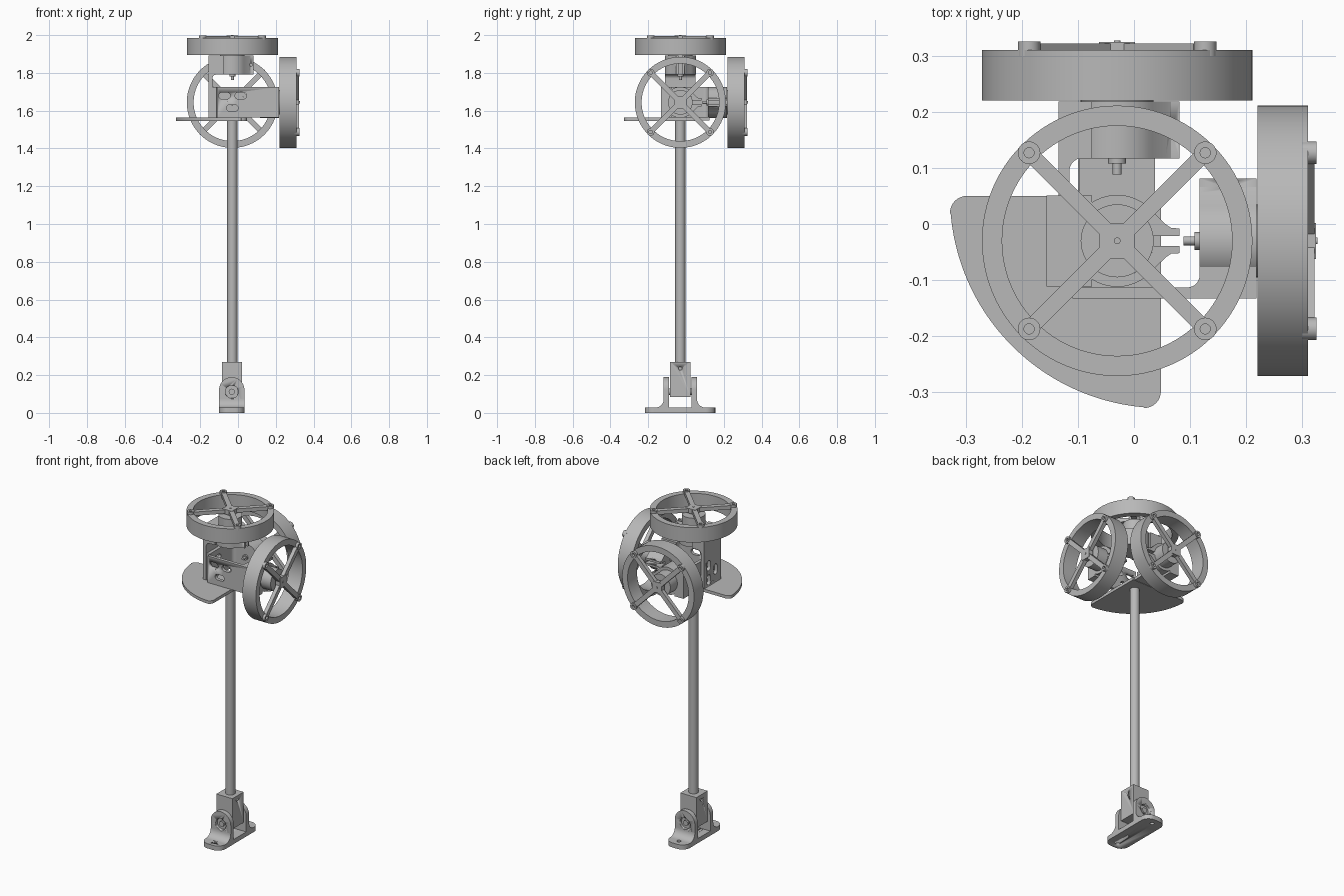
import bpy, bmesh
from math import sin, cos, pi, radians
from mathutils import Matrix, Vector

cube = bpy.data.objects.get("Cube")
if cube:
    bpy.data.objects.remove(cube, do_unlink=True)

grey = bpy.data.materials.new("plain grey")
grey.use_nodes = True
grey.diffuse_color = (0.48, 0.48, 0.48, 1)
grey.node_tree.nodes["Principled BSDF"].inputs["Base Color"].default_value = (0.48, 0.48, 0.48, 1)

AX = -0.03       # pole axis in x and y
HUB = 1.644      # height where the three wheel axes meet


def finish(name, bm, matrix=Matrix()):
    bmesh.ops.remove_doubles(bm, verts=bm.verts, dist=1e-5)
    bmesh.ops.recalc_face_normals(bm, faces=bm.faces)
    mesh = bpy.data.meshes.new(name)
    bm.to_mesh(mesh)
    bm.free()
    mesh.transform(matrix)
    mesh.materials.append(grey)
    obj = bpy.data.objects.new(name, mesh)
    bpy.context.collection.objects.link(obj)
    bpy.ops.object.select_all(action='DESELECT')
    obj.select_set(True)
    bpy.context.view_layer.objects.active = obj
    bpy.ops.object.shade_smooth_by_angle(angle=radians(30))
    return obj


def arc(cx, cy, r, a0, a1, n=16):
    return [(cx + r * cos(radians(a0 + (a1 - a0) * i / n)),
             cy + r * sin(radians(a0 + (a1 - a0) * i / n))) for i in range(n + 1)]


def prism(name, pts, lo, hi, matrix=Matrix(), plane="xy"):
    """Extrude an outline from lo to hi along the axis normal to the plane."""
    place = {"xy": lambda a, b: (a, b, lo), "xz": lambda a, b: (a, lo, b),
             "yz": lambda a, b: (lo, a, b)}[plane]
    step = {"xy": (0, 0, 1), "xz": (0, 1, 0), "yz": (1, 0, 0)}[plane]
    bm = bmesh.new()
    face = bm.faces.new([bm.verts.new(place(*p)) for p in pts])
    ext = bmesh.ops.extrude_face_region(bm, geom=[face])
    new = [v for v in ext["geom"] if isinstance(v, bmesh.types.BMVert)]
    bmesh.ops.translate(bm, verts=new, vec=Vector(step) * (hi - lo))
    return finish(name, bm, matrix)


def disc(name, x, y, r, lo, hi, matrix=Matrix(), plane="xy", n=48):
    return prism(name, arc(x, y, r, 0, 360, n)[:-1], lo, hi, matrix, plane)


def tube(name, r_in, r_out, lo, hi, matrix=Matrix(), n=96):
    bm = bmesh.new()
    vs = [bm.verts.new(p) for p in ((r_in, 0, lo), (r_out, 0, lo), (r_out, 0, hi), (r_in, 0, hi))]
    edges = [bm.edges.new((vs[i], vs[(i + 1) % 4])) for i in range(4)]
    bmesh.ops.spin(bm, geom=vs + edges, angle=2 * pi, steps=n, axis=(0, 0, 1), cent=(0, 0, 0))
    return finish(name, bm, matrix)


def rect(x0, x1, y0, y1):
    return [(x0, y0), (x1, y0), (x1, y1), (x0, y1)]


def cut(obj, cutter):
    mod = obj.modifiers.new("cut", 'BOOLEAN')
    mod.operation = 'DIFFERENCE'
    mod.solver = 'EXACT'
    mod.object = cutter
    bpy.context.view_layer.objects.active = obj
    bpy.ops.object.modifier_apply(modifier=mod.name)
    bpy.data.objects.remove(cutter, do_unlink=True)


def slot(cx, cy, half, r):
    return arc(cx + half, cy, r, -90, 90) + arc(cx - half, cy, r, 90, 270)


def wheel_unit(label, m, d):
    """Wheel, motor and clamp bracket on local +z; the bracket wall lies at x = -d."""
    tube(label + "_wheel_rim", 0.205, 0.241, 0.25, 0.34, m)
    for k in range(4):
        turn = m @ Matrix.Rotation(radians(45 + 90 * k), 4, 'Z')
        prism(label + "_wheel_spoke", rect(0.02, 0.207, -0.014, 0.014), 0.329, 0.352, turn)
        tube(label + "_wheel_boss", 0.009, 0.02, 0.329, 0.355, turn @ Matrix.Translation((0.222, 0, 0)), 32)
    prism(label + "_wheel_hub", rect(-0.032, 0.032, -0.032, 0.032), 0.325, 0.354, m)
    disc(label + "_axle", 0, 0, 0.006, 0.3, 0.357, m, n=24)

    # motor with its rear terminal
    disc(label + "_motor", 0, 0, 0.065, 0.147, 0.315, m)
    disc(label + "_motor_boss", 0, 0, 0.016, 0.138, 0.15, m, n=24)
    disc(label + "_motor_terminal", 0, 0, 0.008, 0.118, 0.14, m, n=24)

    # split clamp ring with two ears
    ear = [(0.086, 0.03), (0.096, 0.023), (0.111, 0.022), (0.111, 0.009), (0.064, 0.009)]
    outline = (arc(0, 0, 0.082, 320, 40, 40) + ear
               + arc(0, 0, 0.065, 10, 350, 40) + [(x, -y) for x, y in reversed(ear)])
    clamp = prism(label + "_clamp", outline, 0.147, 0.248, m)
    cut(clamp, disc("ear_hole", 0.1, 0.2, 0.007, -0.1, 0.1,
                    m @ Matrix.Translation((0, 0, 0)), "xz", 24))

    # bracket wall with a fillet and three slots
    w = -d + 0.02
    side = ([(-d, -0.08), (-d, 0.248), (-0.045, 0.248), (-0.045, 0.147)]
            + arc(w + 0.022, 0.125, 0.022, 90, 180, 8) + [(w, -0.08)])
    wall = prism(label + "_bracket", side, -0.081, 0.081, m, "xz")
    for y, z in ((0.035, -0.042), (0.035, 0.045), (-0.03, 0)):
        cut(wall, prism("slot", [(b, a) for a, b in slot(z, y, 0.014, 0.017)],
                        -d - 0.02, w + 0.01, m, "yz"))


centre = Matrix.Translation((AX, AX, HUB))
to_side = Matrix(((0, 0, 1), (1, 0, 0), (0, 1, 0))).to_4x4()
to_back = Matrix(((1, 0, 0), (0, 0, 1), (0, -1, 0))).to_4x4()
wheel_unit("top", centre, 0.126)
wheel_unit("side", centre @ to_side, 0.103)
wheel_unit("back", centre @ to_back, 0.105)

# fan-shaped tray under the brackets, with a small rear tab
fan = ([(0.048, 0.05)] + arc(-0.298, 0.02, 0.03, 90, 180, 8)
       + arc(0.05, 0.05, 0.378, 185, 265, 48) + arc(0.018, -0.298, 0.03, 270, 360, 8))
prism("fan_tray", fan, 1.546, 1.564, Matrix())
prism("tray_tab", rect(-0.098, 0.037, 0.04, 0.125), 1.548, 1.566)

# pole and its square socket
disc("pole", AX, AX, 0.027, 0.2, 1.55)
socket = prism("pole_socket", rect(-0.086, 0.022, -0.085, 0.023), 0.085, 0.27)
cut(socket, disc("screw_hole", AX, 0.235, 0.009, -0.2, 0.2, Matrix(), "yz", 24))

# foot plate with rounded corners and two screw holes
corners = [(0.034 - 0.05, 0.155 - 0.05, 0), (-0.1 + 0.05, 0.155 - 0.05, 90),
           (-0.1 + 0.05, -0.218 + 0.05, 180), (0.034 - 0.05, -0.218 + 0.05, 270)]
foot = prism("foot_plate", [p for x, y, a in corners for p in arc(x, y, 0.05, a, a + 90, 10)], 0, 0.028)
for y in (-0.178, 0.115):
    cut(foot, disc("foot_hole", -0.033, y, 0.012, -0.1, 0.1, n=24))

# pivot lugs with outward fillets, and the pivot bolt
for label, s in (("front", -1), ("rear", 1)):
    inner, outer = AX + s * 0.06, AX + s * 0.088
    lo, hi = sorted((inner, outer))
    lug = prism(label + "_lug", [(-0.1, 0.01)] + [(0.034, 0.01)] + arc(-0.033, 0.122, 0.067, 0, 180, 32),
                lo, hi, Matrix(), "xz")
    cut(lug, disc("bolt_recess", -0.033, 0.112, 0.034, outer - 0.016, outer + 0.016, Matrix(), "xz"))
    sweep = arc(0.045, 0.073, 0.045, 180, 270, 10)
    fillet = [(-0.01, 0.073)] + sweep + [(0.045, 0.02), (-0.01, 0.02)]
    prism(label + "_lug_fillet", [(outer + s * a, b) for a, b in fillet], -0.1, 0.034, Matrix(), "yz")
disc("pivot_bolt", -0.033, 0.112, 0.016, AX - 0.082, AX + 0.082, Matrix(), "xz", 24)
